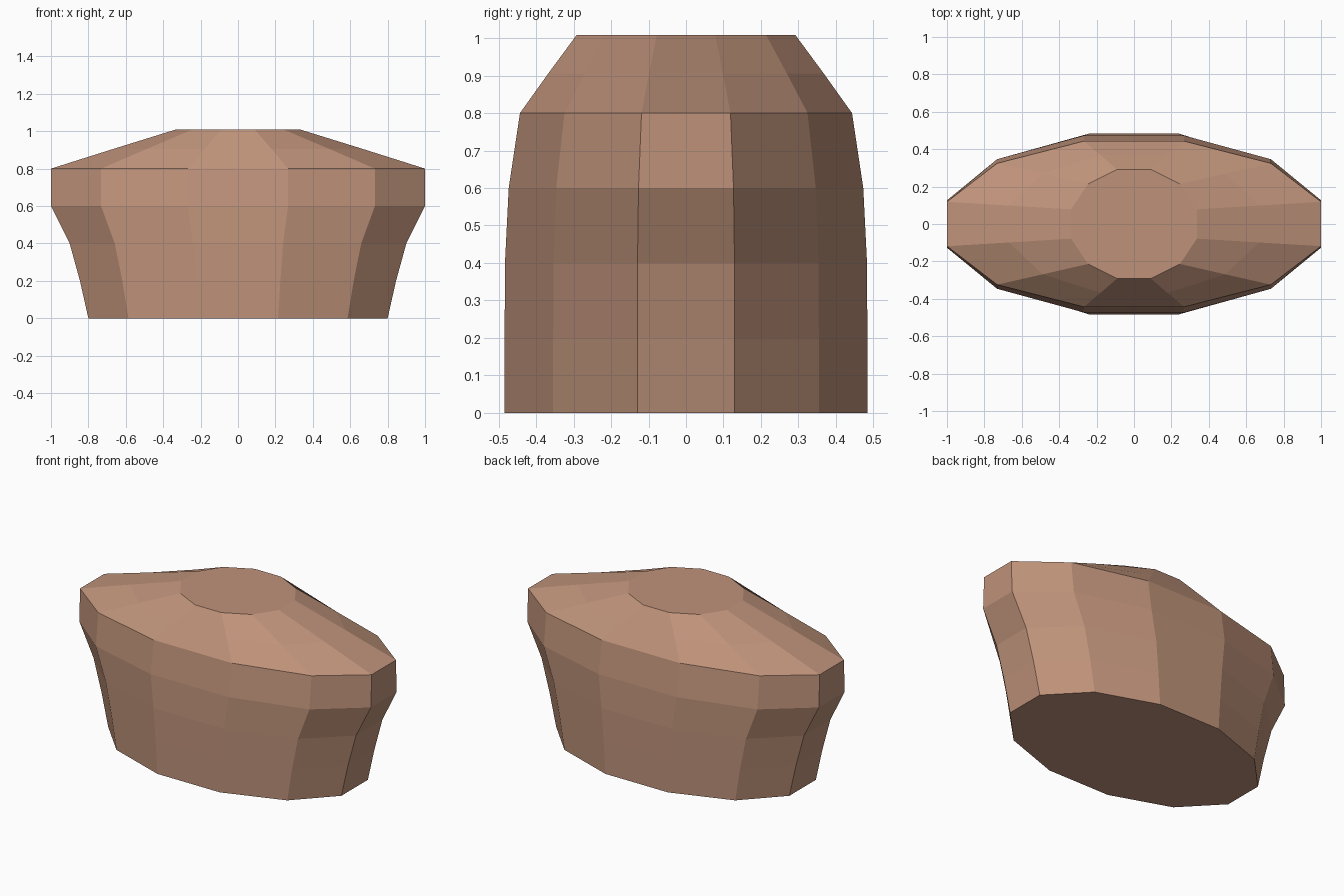
import bpy, bmesh, math

if "Cube" in bpy.data.objects:
    bpy.data.objects.remove(bpy.data.objects["Cube"])

# Clay colour
clay = bpy.data.materials.new("clay_brown")
clay.diffuse_color = (0.52, 0.29, 0.195, 1)
clay.use_nodes = True
clay.node_tree.nodes["Principled BSDF"].inputs["Base Color"].default_value = clay.diffuse_color

# Horizontal rings: height, half width, half depth
RINGS = [
    (0.0, 0.80, 0.484),
    (0.2, 0.845, 0.484),
    (0.4, 0.90, 0.483),
    (0.6, 1.00, 0.473),
    (0.8, 1.00, 0.443),
    (0.905, 0.668, 0.368),
    (1.008, 0.336, 0.292),
]
SIDES = 12

# Twelve-sided oval body lofted through the rings
bm = bmesh.new()
k = math.cos(math.pi / SIDES)
loops = []
for z, hx, hy in RINGS:
    angles = [2 * math.pi * (i + 0.5) / SIDES for i in range(SIDES)]
    loops.append([bm.verts.new((hx / k * math.cos(a), hy / k * math.sin(a), z))
                  for a in angles])
for low, high in zip(loops, loops[1:]):
    for i in range(SIDES):
        j = (i + 1) % SIDES
        bm.faces.new((low[i], low[j], high[j], high[i]))

# Flat base and flat top
bm.faces.new(loops[0][::-1])
bm.faces.new(loops[-1])
bmesh.ops.recalc_face_normals(bm, faces=bm.faces)

mesh = bpy.data.meshes.new("torso_block")
bm.to_mesh(mesh)
bm.free()
mesh.materials.append(clay)
body = bpy.data.objects.new("torso_block", mesh)
bpy.context.collection.objects.link(body)
